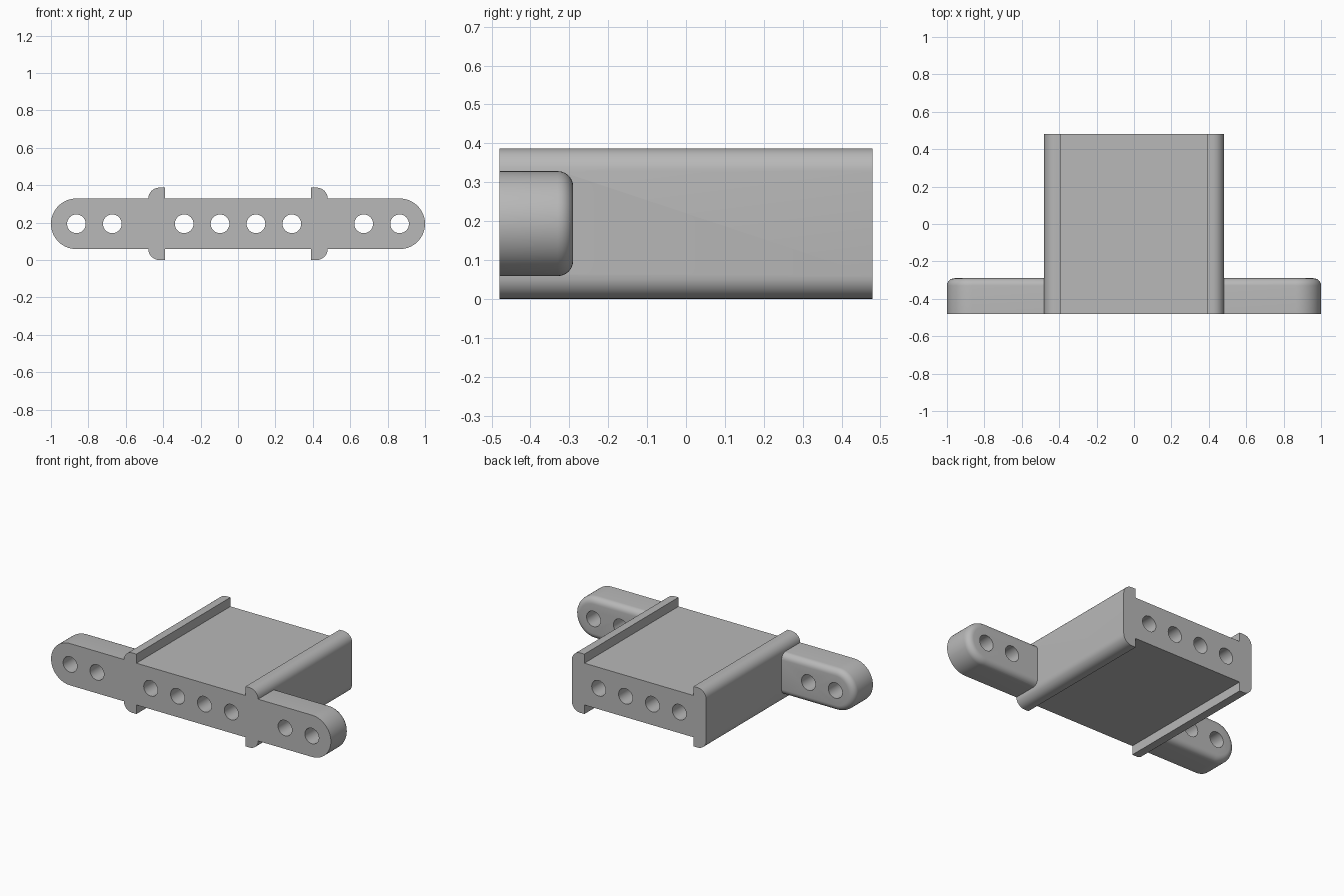
import bpy
import bmesh
from math import sin, cos, pi
from mathutils import Vector

cube = bpy.data.objects.get("Cube")
if cube:
    bpy.data.objects.remove(cube, do_unlink=True)

FRONT, BACK, ARM_BACK = -0.48, 0.48, -0.29
MID = 0.1935          # height of the centre line
ARM_R = 0.135         # half height of the web and the arms
HALF_W, HALF_H = 0.48, 0.1935
LIP = 0.39            # inner face of the rails
ROUND = 0.06

grey = bpy.data.materials.new("Plain grey")
grey.use_nodes = True
colour = (0.48, 0.48, 0.48, 1)
grey.diffuse_color = colour
grey.node_tree.nodes["Principled BSDF"].inputs["Base Color"].default_value = colour


def arc(cx, cz, r, start, end, steps):
    angles = [start + (end - start) * i / steps for i in range(steps + 1)]
    return [(cx + r * cos(a), cz + r * sin(a)) for a in angles]


def extrude(name, profile, y0, y1, fillet=0):
    """Extrude an x-z profile along y, optionally rounding the rear rim."""
    bm = bmesh.new()
    face = bm.faces.new([bm.verts.new((x, y0, MID + z)) for x, z in profile])
    out = bmesh.ops.extrude_face_region(bm, geom=[face])
    moved = [v for v in out["geom"] if isinstance(v, bmesh.types.BMVert)]
    bmesh.ops.translate(bm, vec=Vector((0, y1 - y0, 0)), verts=moved)
    if fillet:
        rim = [e for e in bm.edges if all(abs(v.co.y - y1) < 1e-5 for v in e.verts)]
        bmesh.ops.bevel(bm, geom=rim, offset=fillet, segments=6, profile=0.5,
                        affect='EDGES', clamp_overlap=False)
    bmesh.ops.recalc_face_normals(bm, faces=bm.faces)
    mesh = bpy.data.meshes.new(name)
    bm.to_mesh(mesh)
    bm.free()
    mesh.materials.append(grey)
    obj = bpy.data.objects.new(name, mesh)
    bpy.context.collection.objects.link(obj)
    return obj


def cut_or_join(target, other, operation):
    mod = target.modifiers.new(other.name, 'BOOLEAN')
    mod.operation = operation
    mod.solver = 'EXACT'
    mod.object = other
    bpy.context.view_layer.objects.active = target
    bpy.ops.object.modifier_apply(modifier=mod.name)
    bpy.data.objects.remove(other, do_unlink=True)


# Body: flat web with a rounded rail at each corner
corner = [(LIP, ARM_R), (LIP, HALF_H)]
corner += arc(HALF_W - ROUND, HALF_H - ROUND, ROUND, pi / 2, 0, 8)
right = corner + [(x, -z) for x, z in reversed(corner)]
left = [(-x, z) for x, z in reversed(right)]
body = extrude("bracket_body", right + left, FRONT, BACK)

# Arms: round-ended lugs with a softened rear rim
for side, name in ((1, "left_arm"), (-1, "right_arm")):
    outline = [(0.4, -ARM_R)] + arc(1 - ARM_R, 0, ARM_R, -pi / 2, pi / 2, 28) + [(0.4, ARM_R)]
    arm = extrude(name, [(side * x, z) for x, z in outline], FRONT, ARM_BACK, 0.04)
    cut_or_join(body, arm, 'UNION')

# Bolt holes: evenly pitched, skipping the place behind each rail
pitch = 0.192
for step in (0.5, 1.5, 3.5, 4.5):
    for side in (1, -1):
        circle = arc(side * step * pitch, 0, 0.05, 0, 2 * pi, 32)[:-1]
        drill = extrude("hole_cutter", circle, FRONT - 0.1, BACK + 0.1)
        drill.hide_render = True
        cut_or_join(body, drill, 'DIFFERENCE')

bpy.ops.object.select_all(action='DESELECT')
body.select_set(True)
bpy.context.view_layer.objects.active = body
bpy.ops.object.shade_smooth_by_angle(angle=pi / 6)
